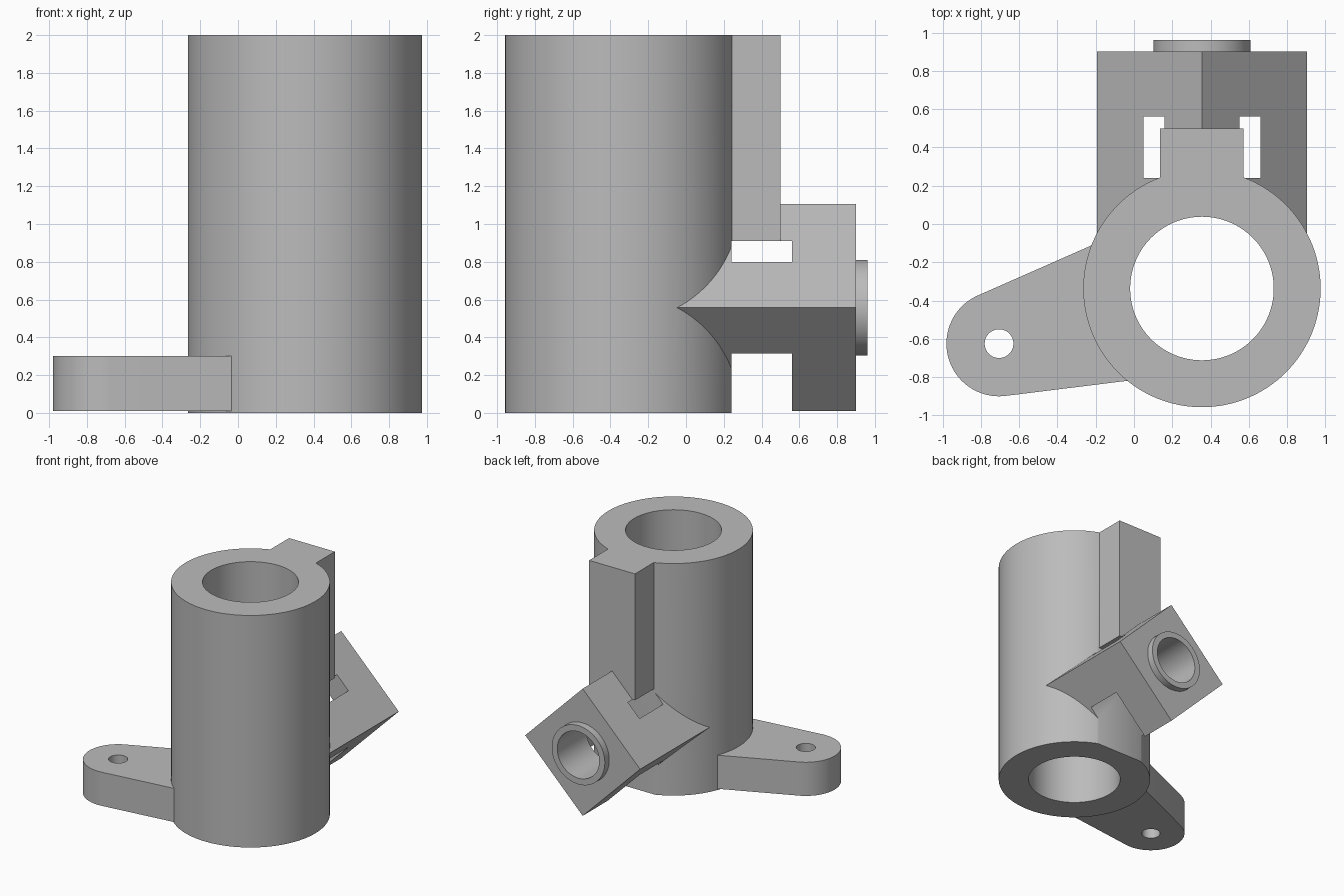
import bpy, bmesh, math
from mathutils import Vector

cube = bpy.data.objects.get("Cube")
if cube:
    bpy.data.objects.remove(cube, do_unlink=True)

TUBE = Vector((0.355, -0.337, 0))     # tube axis
PIN_Z = 0.557                         # height of the cross bore
EAR = Vector((-0.705, -0.625, 0))     # centre of the arm's round end

grey = bpy.data.materials.new("plain grey")
grey.use_nodes = True
colour = (0.5, 0.5, 0.5, 1)
grey.diffuse_color = colour
grey.node_tree.nodes["Principled BSDF"].inputs["Base Color"].default_value = colour


def prism(name, points, depth):
    """Solid made by sweeping a flat outline along a vector."""
    bm = bmesh.new()
    base = bm.faces.new([bm.verts.new(p) for p in points])
    top = bmesh.ops.extrude_face_region(bm, geom=[base])["geom"]
    moved = [v for v in top if isinstance(v, bmesh.types.BMVert)]
    bmesh.ops.translate(bm, vec=depth, verts=moved)
    bmesh.ops.recalc_face_normals(bm, faces=bm.faces)
    mesh = bpy.data.meshes.new(name)
    bm.to_mesh(mesh)
    bm.free()
    mesh.materials.append(grey)
    obj = bpy.data.objects.new(name, mesh)
    bpy.context.collection.objects.link(obj)
    return obj


def box(name, x0, x1, y0, y1, z0, z1):
    outline = [(x0, y0, z0), (x1, y0, z0), (x1, y1, z0), (x0, y1, z0)]
    return prism(name, outline, (0, 0, z1 - z0))


def upright(name, centre, r, z0, z1, n=128):
    ring = [(centre.x + r * math.cos(math.tau * i / n),
             centre.y + r * math.sin(math.tau * i / n), z0) for i in range(n)]
    return prism(name, ring, (0, 0, z1 - z0))


def lengthwise(name, r, y0, y1, n=96, turn=0.0):
    ring = [(TUBE.x + r * math.cos(math.tau * i / n + turn), y0,
             PIN_Z + r * math.sin(math.tau * i / n + turn)) for i in range(n)]
    return prism(name, ring, (0, y1 - y0, 0))


# Tube body
bracket = upright("tube_bracket", TUBE, 0.62, 0, 2)

# Guide rail up the back
rail = box("guide_rail", 0.137, 0.573, 0, 0.5, 0.6, 2)

# Square block set on its corner
block = lengthwise("diamond_block", 0.548, -0.3, 0.9, n=4)

# Round boss on the block
boss = lengthwise("boss", 0.253, 0.8, 0.96)

# Tapered arm with a round end
start, end = math.radians(114), math.radians(277)
outline = [EAR + 0.275 * Vector((math.cos(a), math.sin(a), 0))
           for a in (start + (end - start) * i / 40 for i in range(41))]
outline += [Vector((0.2, -0.79, 0)), Vector((0.1, 0.03, 0))]
arm = prism("mounting_arm", [p + Vector((0, 0, 0.01)) for p in outline], (0, 0, 0.29))

# Cutters: slot behind the tube, tube bore, cross bore, arm hole
slot = box("slot_cutter", 0.05, 0.66, 0.24, 0.562, -0.2, 0.91)
bore = upright("bore_cutter", TUBE, 0.375, -0.3, 2.3)
cross = lengthwise("cross_bore_cutter", 0.2, 0.5, 1.2)
hole = upright("arm_hole_cutter", EAR, 0.075, -0.3, 0.6, n=48)

# Join the parts, then cut
steps = [(p, "UNION") for p in (rail, block, boss, arm)]
steps += [(c, "DIFFERENCE") for c in (slot, bore, cross, hole)]
for helper, operation in steps:
    mod = bracket.modifiers.new(helper.name, "BOOLEAN")
    mod.object, mod.operation, mod.solver = helper, operation, "EXACT"
    helper.hide_render = True

graph = bpy.context.evaluated_depsgraph_get()
solid = bpy.data.meshes.new_from_object(bracket.evaluated_get(graph))
bracket.modifiers.clear()
bracket.data = solid
for helper, _ in steps:
    bpy.data.objects.remove(helper, do_unlink=True)

# Smooth round walls, crisp edges
bpy.ops.object.select_all(action="DESELECT")
bracket.select_set(True)
bpy.context.view_layer.objects.active = bracket
bpy.ops.object.shade_smooth_by_angle(angle=math.radians(25))
